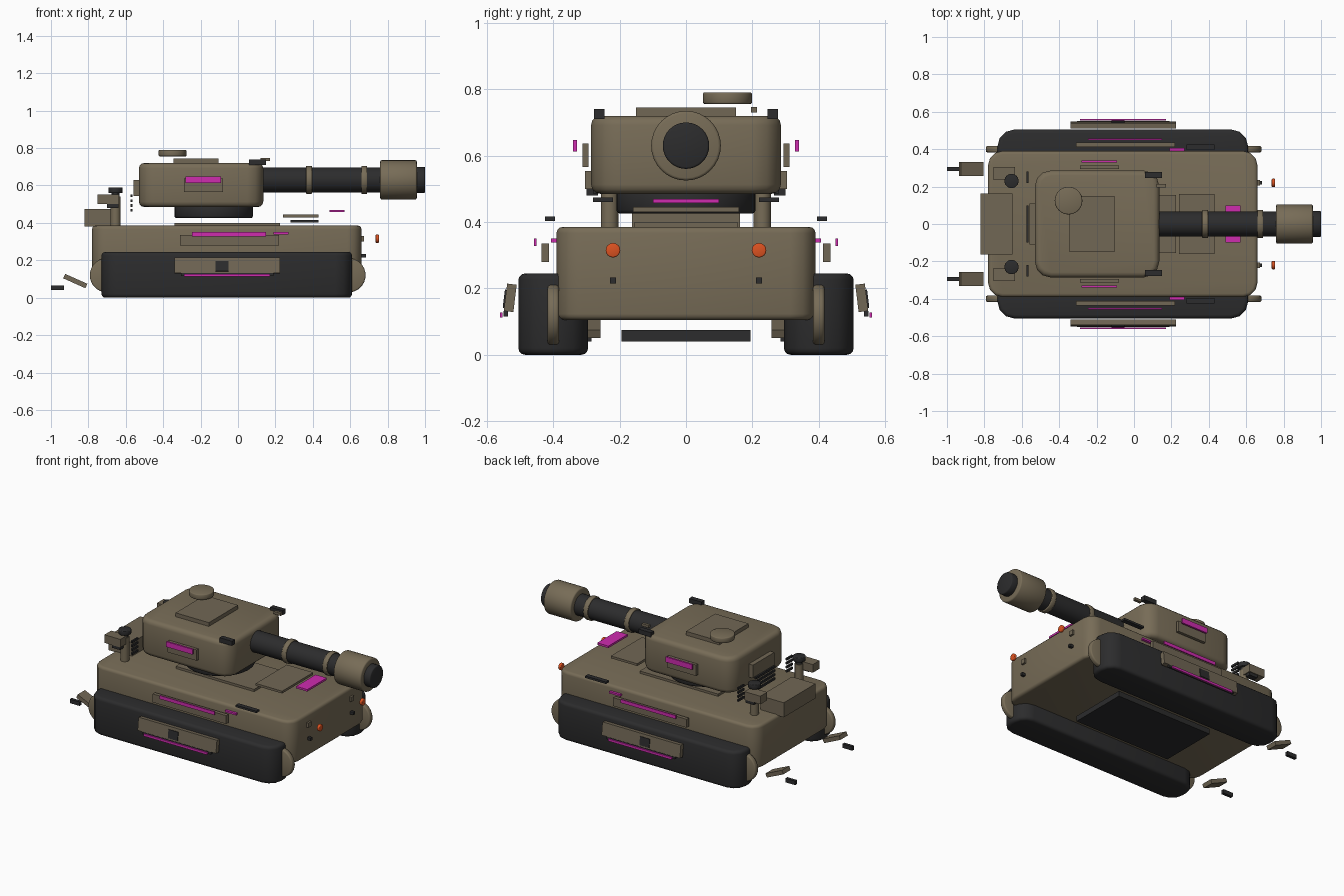
import bpy, bmesh, math
from mathutils import Matrix, Vector

cube = bpy.data.objects.get("Cube")
if cube:
    bpy.data.objects.remove(cube, do_unlink=True)


def material(name, rgb):
    m = bpy.data.materials.new(name)
    m.use_nodes = True
    m.diffuse_color = (*rgb, 1)
    bsdf = m.node_tree.nodes["Principled BSDF"]
    bsdf.inputs["Base Color"].default_value = (*rgb, 1)
    bsdf.inputs["Roughness"].default_value = 0.8
    return m


TAN = material("olive_tan", (0.185, 0.15, 0.095))
PLATE = material("plate_tan", (0.165, 0.135, 0.09))
DARK = material("charcoal", (0.025, 0.025, 0.026))
PINK = material("magenta_glow", (0.62, 0.025, 0.43))
ORANGE = material("orange_lamp", (0.72, 0.085, 0.015))


def finish(bm, name, mat, smooth=False):
    bmesh.ops.recalc_face_normals(bm, faces=bm.faces)
    me = bpy.data.meshes.new(name)
    bm.to_mesh(me)
    bm.free()
    me.materials.append(mat)
    ob = bpy.data.objects.new(name, me)
    bpy.context.collection.objects.link(ob)
    if smooth:
        bpy.ops.object.select_all(action="DESELECT")
        ob.select_set(True)
        bpy.context.view_layer.objects.active = ob
        bpy.ops.object.shade_smooth_by_angle(angle=math.radians(50))
    return ob


def box(name, mat, xs, ys, zs, corner=0, edge=0, tilt=None):
    """Box from ranges; corner rounds upright edges, edge rounds top and bottom."""
    lo, hi = (Vector(v) for v in zip(xs, ys, zs))
    size, mid = hi - lo, (lo + hi) / 2
    bm = bmesh.new()
    bmesh.ops.create_cube(bm, size=1)
    bmesh.ops.scale(bm, vec=size, verts=bm.verts)
    if corner:
        upright = [e for e in bm.edges
                   if abs(e.verts[0].co.z - e.verts[1].co.z) > 1e-4]
        bmesh.ops.bevel(bm, geom=upright, offset=corner, segments=3,
                        affect="EDGES", profile=0.5)
    if edge:
        rims = [e for e in bm.edges
                if abs(e.verts[0].co.z - e.verts[1].co.z) < 1e-4]
        bmesh.ops.bevel(bm, geom=rims, offset=edge, segments=3,
                        affect="EDGES", profile=0.5)
    if tilt:
        angle, axis = tilt
        bm.transform(Matrix.Rotation(math.radians(angle), 4, axis))
    bmesh.ops.translate(bm, vec=mid, verts=bm.verts)
    return finish(bm, name, mat, bool(corner))


def cylinder(name, mat, center, radius, depth, axis="Z", bevel=0, sides=32):
    bm = bmesh.new()
    bmesh.ops.create_cone(bm, cap_ends=True, segments=sides, radius1=radius,
                          radius2=radius, depth=depth)
    if bevel:
        rims = [e for e in bm.edges if abs(e.verts[0].co.z - e.verts[1].co.z) < 1e-4]
        bmesh.ops.bevel(bm, geom=rims, offset=bevel, segments=2,
                        affect="EDGES", profile=0.5)
    if axis != "Z":
        bm.transform(Matrix.Rotation(math.pi / 2, 4, "Y" if axis == "X" else "X"))
    bmesh.ops.translate(bm, vec=center, verts=bm.verts)
    return finish(bm, name, mat, True)


def pair(name, mat, xs, ys, zs, tilt=0, axis="X", **kw):
    """The same box on both sides of the vehicle."""
    for side, s in (("left", 1), ("right", -1)):
        span = sorted((s * ys[0], s * ys[1]))
        turn = (tilt * (s if axis == "X" else 1), axis) if tilt else None
        box(f"{side}_{name}", mat, xs, span, zs, tilt=turn, **kw)


# Hull, belly and deck
box("hull", TAN, (-.78, .66), (-.39, .39), (.105, .385), .075, .018)
box("belly_plate", DARK, (-.42, .28), (-.195, .195), (.04, .075))
box("deck_plate", PLATE, (-.34, .225), (-.155, .155), (.38, .4))
box("engine_cover", PLATE, (.24, .43), (-.16, .16), (.43, .445))
box("deck_light", PINK, (.49, .57), (-.1, .1), (.457, .47))

# Running gear
pair("track", DARK, (-.73, .61), (.295, .505), (0, .245), corner=.09, edge=.02)
for end, x in (("rear", -.7), ("front", .59)):
    for side, y in (("left", .4), ("right", -.4)):
        cylinder(f"{end}_{side}_wheel", TAN, (x, y, .12), .092, .034, "Y", .008)

# Hull side fittings
pair("hull_side_plate", PLATE, (-.31, .22), (.412, .436), (.28, .335))
pair("hull_side_light", PINK, (-.245, .15), (.45, .458), (.328, .35))
pair("marker_light", PINK, (.19, .27), (.39, .406), (.338, .35))
pair("tool_handle", DARK, (.28, .43), (.395, .425), (.403, .416))
pair("track_skirt", PLATE, (-.34, .225), (.515, .544), (.13, .213), tilt=7)
pair("skirt_strip", DARK, (-.305, .19), (.536, .55), (.116, .132))
pair("skirt_light", PINK, (-.29, .17), (.553, .561), (.113, .128))
pair("skirt_recess", DARK, (-.12, -.05), (.524, .549), (.14, .195), tilt=7)

# Turret
cylinder("turret_ring", DARK, (-.13, 0, .46), .21, .07, bevel=.012)
box("turret", TAN, (-.53, .135), (-.286, .286), (.485, .72), .085, .028)
box("turret_roof_plate", PLATE, (-.345, -.105), (-.15, .15), (.715, .745))
box("turret_rear_plate", PLATE, (-.56, -.525), (-.11, .11), (.545, .63))
cylinder("cupola", TAN, (-.35, .125, .773), .074, .035, bevel=.005)
pair("turret_cheek_plate", PLATE, (-.29, -.08), (.293, .312), (.565, .636))
pair("turret_side_light", PINK, (-.28, -.09), (.328, .34), (.613, .647))
pair("smoke_launcher", DARK, (.06, .15), (.245, .277), (.71, .74))
box("sight", PLATE, (.12, .17), (.196, .214), (.73, .747))

# Gun
GUN_Z = .63
cylinder("barrel", DARK, (.44, 0, GUN_Z), .067, .68, "X")
for name, x in (("inner_band", .38), ("outer_band", .675)):
    cylinder(name, TAN, (x, 0, GUN_Z), .075, .032, "X", .004)
cylinder("muzzle_brake", TAN, (.858, 0, GUN_Z), .105, .196, "X", .008)
cylinder("muzzle_tip", DARK, (.97, 0, GUN_Z), .07, .06, "X", .006)

# Rear stowage, exhausts and grilles
box("rear_stowage", PLATE, (-.82, -.65), (-.163, .163), (.38, .475))
pair("exhaust_box", PLATE, (-.75, -.635), (.235, .305), (.5, .553))
pair("exhaust_clip", DARK, (-.7, -.64), (.265, .3), (.48, .5))
for side, y in (("left", .23), ("right", -.23)):
    cylinder(f"{side}_exhaust_pipe", TAN, (-.655, y, .46), .026, .16)
    cylinder(f"{side}_exhaust_neck", DARK, (-.655, y, .55), .022, .04)
    cylinder(f"{side}_exhaust_cap", DARK, (-.655, y, .574), .038, .03, bevel=.004)
for i in range(4):
    z = .46 + i * .026
    box(f"grille_slat_{i + 1}", DARK, (-.575, -.565), (-.1, .1), (z, z + .014))
    pair(f"side_grille_slat_{i + 1}", DARK, (-.575, -.565), (.22, .28), (z, z + .014))

# Tow arms behind the hull
pair("tow_arm", PLATE, (-.935, -.805), (.257, .332), (.076, .102), tilt=24, axis="Y")
pair("tow_hook", DARK, (-1, -.93), (.284, .304), (.04, .066))

# Front lamps and brackets
for side, y in (("left", .22), ("right", -.22)):
    cylinder(f"{side}_headlamp", ORANGE, (.745, y, .315), .022, .018, "X", .004, 16)
pair("lamp_mount", PLATE, (.655, .673), (.205, .235), (.3, .33))
pair("front_bracket", DARK, (.655, .685), (.211, .229), (.215, .233))
